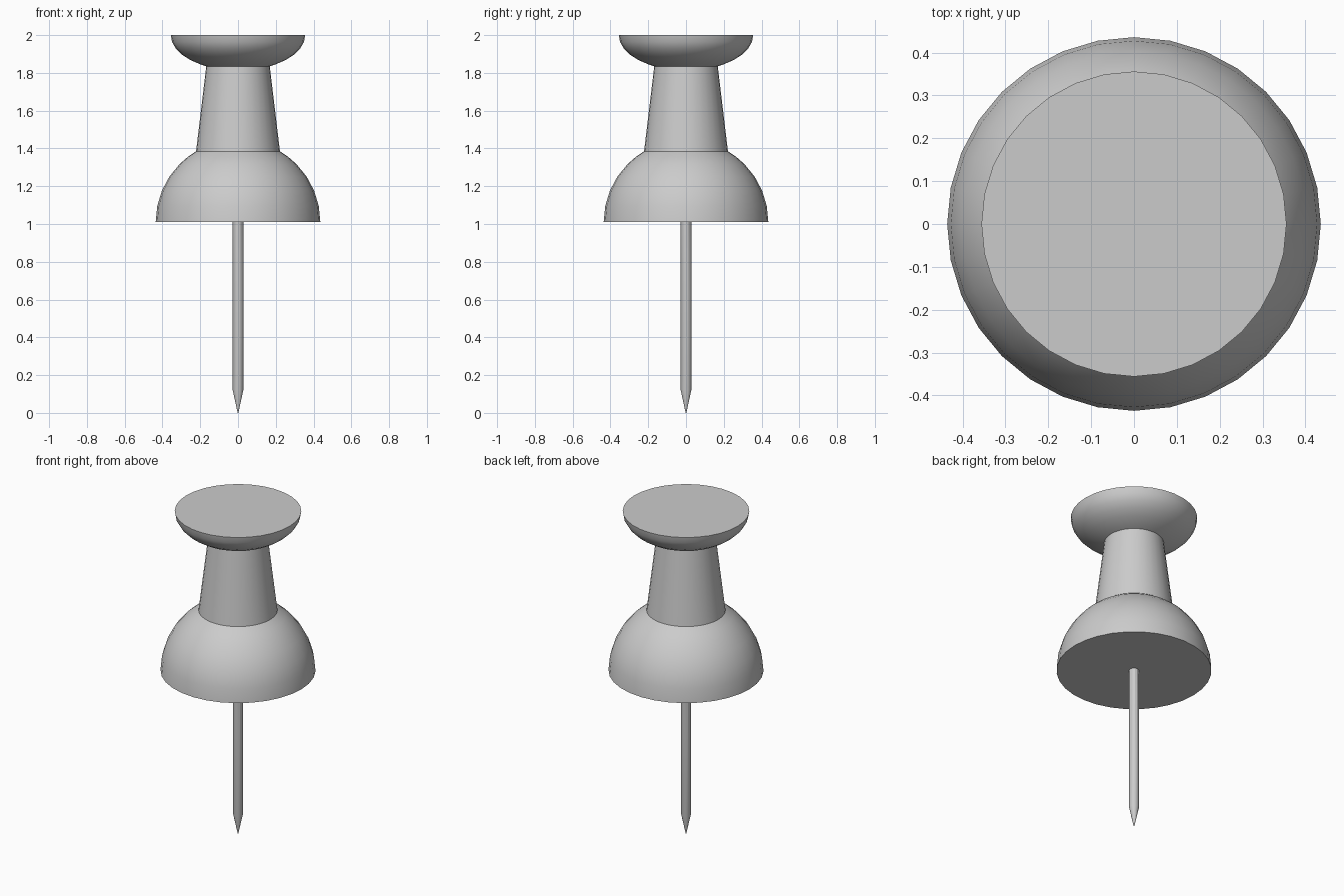
import bpy, bmesh
from math import sin, cos, pi, radians

if "Cube" in bpy.data.objects:
    bpy.data.objects.remove(bpy.data.objects["Cube"])


def lathe(name, profile, sides):
    """Closed solid of revolution from (radius, z) points, bottom to top."""
    bm = bmesh.new()
    rings = [[bm.verts.new((r * cos(2 * pi * i / sides), r * sin(2 * pi * i / sides), z))
              for i in range(sides)] for r, z in profile]
    for low, high in zip(rings, rings[1:]):
        for i in range(sides):
            j = (i + 1) % sides
            bm.faces.new((low[i], low[j], high[j], high[i]))
    bm.faces.new(rings[0][::-1])
    bm.faces.new(rings[-1])
    mesh = bpy.data.meshes.new(name)
    bm.to_mesh(mesh)
    bm.free()
    obj = bpy.data.objects.new(name, mesh)
    bpy.context.collection.objects.link(obj)
    bpy.ops.object.select_all(action='DESELECT')
    obj.select_set(True)
    bpy.context.view_layer.objects.active = obj
    bpy.ops.object.shade_smooth_by_angle(angle=radians(30))
    return obj


step = pi / 16

# Domed base, rising to the foot of the neck
dome = [(0.436 * cos(k * step), 1.01 + 0.436 * sin(k * step)) for k in range(5)]
dome += [(0.265, 1.356), (0.222, 1.385)]

# Shallow bowl under the flat top, starting at the head of the neck
bowl = [(0.168, 1.835)]
bowl += [(0.356 * cos(k * step), 2.0 - 0.187 * sin(k * step)) for k in range(5, -1, -1)]

# Plastic grip: base, tapered neck and cap in one skin
lathe("grip", dome + bowl, 32)

# Metal pin with a sharpened tip
lathe("pin", [(0.002, 0.0), (0.028, 0.12), (0.028, 1.02)], 12)
